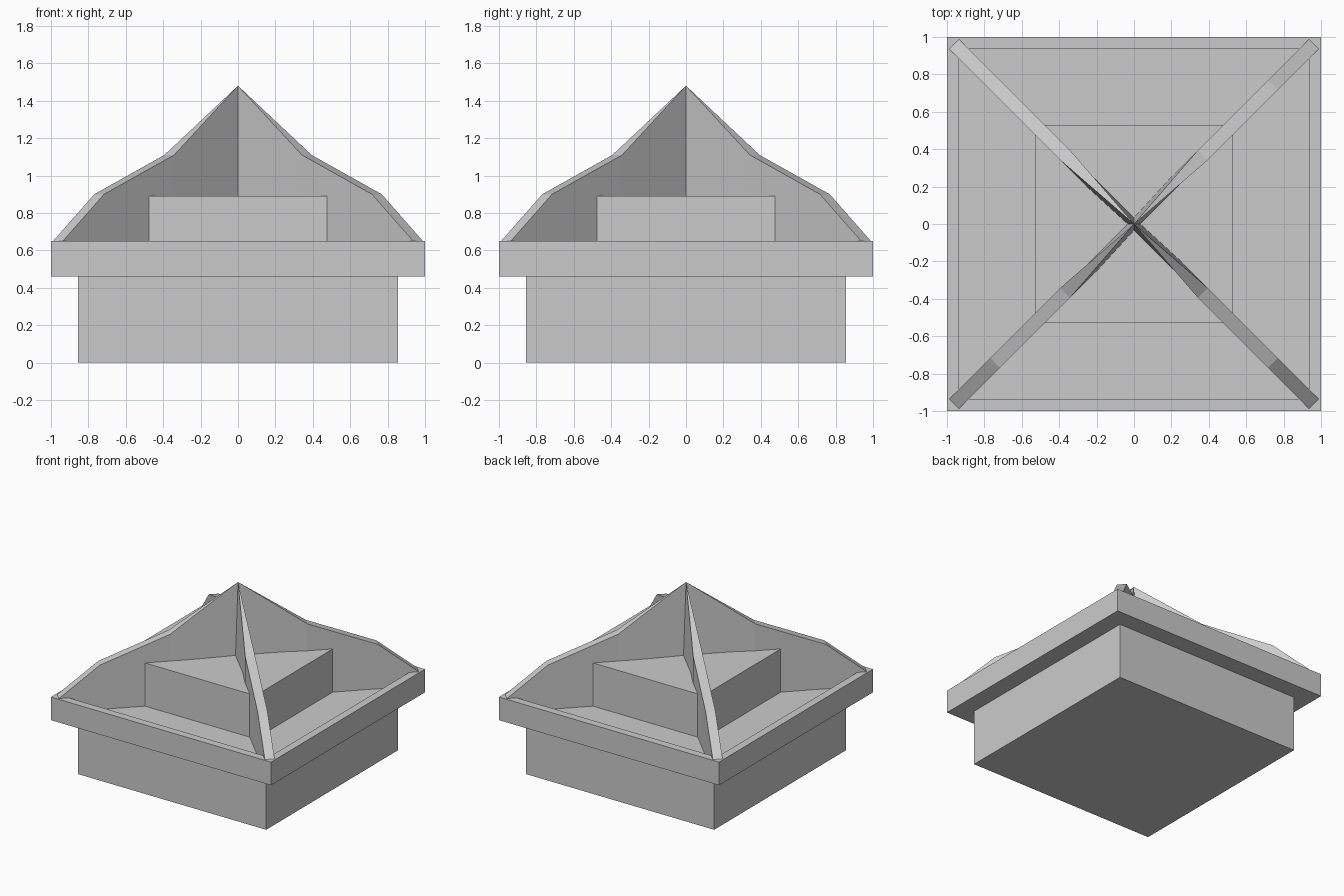
import bpy, bmesh, math
from mathutils import Matrix

if "Cube" in bpy.data.objects:
    bpy.data.objects.remove(bpy.data.objects["Cube"])

FLOOR_Z = 0.535          # bottom of the recess in the slab
FIN_HALF = 0.037         # half thickness of the diagonal fins
# fin profile: (distance from centre along the diagonal, height)
PROFILE = [(1.361, 0.65), (1.05, 0.90), (0.52, 1.11)]
APEX_Z = 1.48


def make_object(name, bm):
    bmesh.ops.recalc_face_normals(bm, faces=bm.faces)
    mesh = bpy.data.meshes.new(name)
    bm.to_mesh(mesh)
    bm.free()
    obj = bpy.data.objects.new(name, mesh)
    bpy.context.collection.objects.link(obj)
    return obj


def box_bm(half, z0, z1):
    bm = bmesh.new()
    bmesh.ops.create_cube(bm, size=1, matrix=Matrix.Translation((0, 0, (z0 + z1) / 2))
                          @ Matrix.Diagonal((2 * half, 2 * half, z1 - z0, 1)))
    return bm


def make_fin(name, angle):
    # arch-shaped fin built in vertical strips, pinched to a point at the apex
    stations = ([(-r, z, FIN_HALF) for r, z in PROFILE] + [(0, APEX_Z, 0)]
                + [(r, z, FIN_HALF) for r, z in reversed(PROFILE)])
    bm = bmesh.new()
    rings = []
    for r, z, w in stations:
        corners = [(r, -FIN_HALF, FLOOR_Z), (r, FIN_HALF, FLOOR_Z), (r, w, z), (r, -w, z)]
        rings.append([bm.verts.new(c) for c in corners])
    for a, b in zip(rings, rings[1:]):
        for i in range(4):
            j = (i + 1) % 4
            bm.faces.new((a[i], a[j], b[j], b[i]))
    bm.faces.new(rings[0])
    bm.faces.new(rings[-1])
    bmesh.ops.remove_doubles(bm, verts=bm.verts, dist=1e-5)
    bmesh.ops.rotate(bm, verts=bm.verts, matrix=Matrix.Rotation(angle, 3, 'Z'))
    return make_object(name, bm)


# square base
make_object("base", box_bm(0.855, 0, 0.46))

# overhanging slab with a sunken tray in its top
bm = box_bm(1.0, 0.46, 0.65)
bm.normal_update()
top = max(bm.faces, key=lambda f: f.calc_center_median().z)
bmesh.ops.inset_region(bm, faces=[top], thickness=0.09)
tray = bmesh.ops.extrude_discrete_faces(bm, faces=[top])["faces"][0]
bmesh.ops.translate(bm, verts=tray.verts, vec=(0, 0, FLOOR_Z - 0.65))
make_object("slab_with_tray", bm)

# raised block in the middle
make_object("centre_block", box_bm(0.528, FLOOR_Z, 0.89))

# crossed diagonal fins
make_fin("fin_a", math.radians(45))
make_fin("fin_b", math.radians(135))
